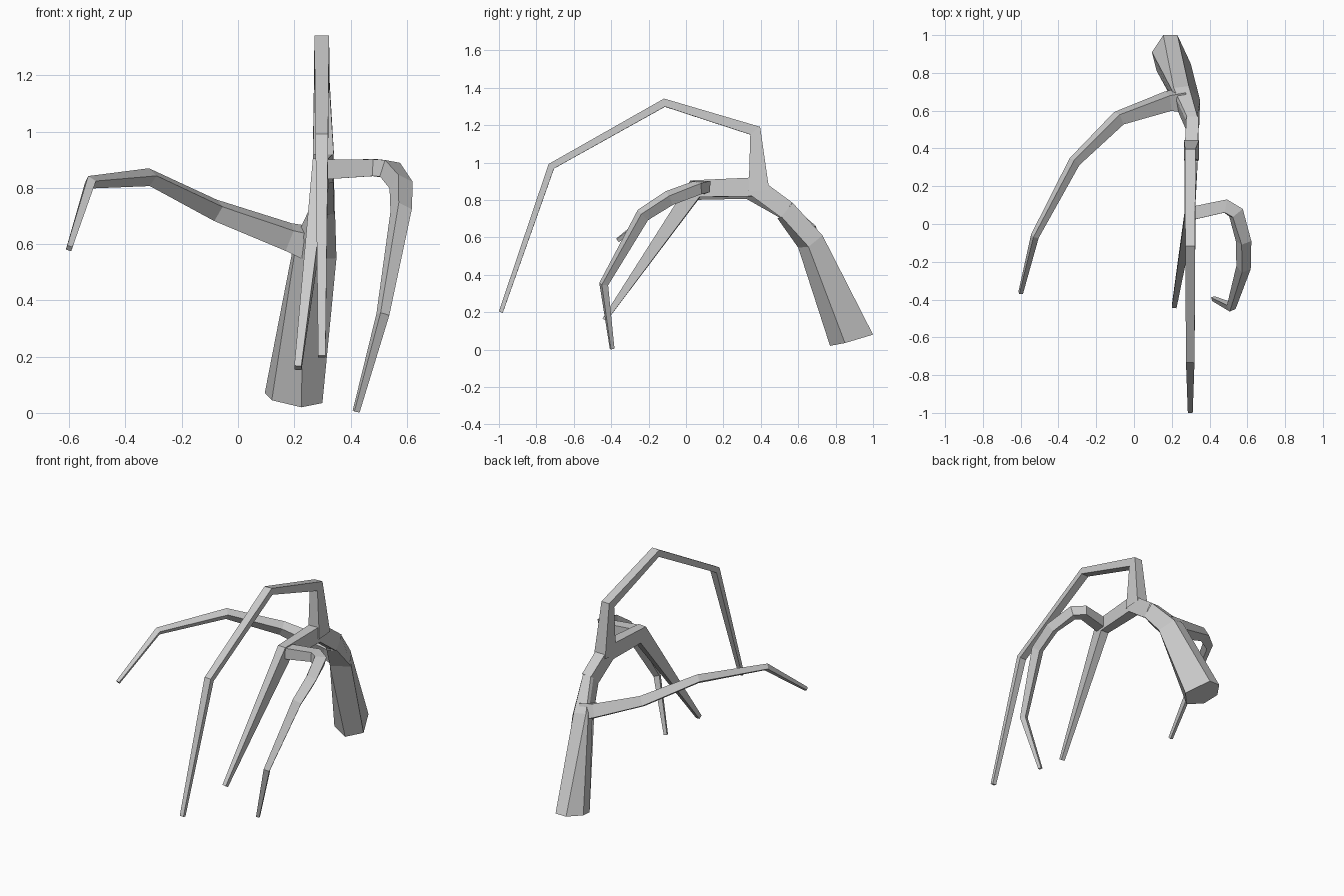
import bpy, bmesh
from mathutils import Vector

cube = bpy.data.objects.get("Cube")
if cube:
    bpy.data.objects.remove(cube, do_unlink=True)

grey = bpy.data.materials.new("plain_grey")
grey.use_nodes = True
colour = (0.6, 0.6, 0.6, 1)
grey.diffuse_color = colour
grey.node_tree.nodes["Principled BSDF"].inputs["Base Color"].default_value = colour


def loft(name, rings, cap_start=False):
    """Skin a list of equal rings, closing the far end."""
    bm = bmesh.new()
    loops = [[bm.verts.new(p) for p in ring] for ring in rings]
    n = len(loops[0])
    for low, high in zip(loops, loops[1:]):
        for i in range(n):
            j = (i + 1) % n
            bm.faces.new((low[i], low[j], high[j], high[i]))
    if cap_start:
        bm.faces.new(loops[0][::-1])
    else:
        bm.faces.new(loops[-1])
    bmesh.ops.recalc_face_normals(bm, faces=bm.faces)
    mesh = bpy.data.meshes.new(name)
    bm.to_mesh(mesh)
    bm.free()
    mesh.materials.append(grey)
    obj = bpy.data.objects.new(name, mesh)
    bpy.context.collection.objects.link(obj)
    return obj


def branch(name, side, path):
    """Square tapered tube with mitred bends; path rows are x, y, z, width, height."""
    pts = [Vector(p[:3]) for p in path]
    dirs = [(b - a).normalized() for a, b in zip(pts, pts[1:])]
    side = Vector(side)
    rings = []
    for i, (p, row) in enumerate(zip(pts, path)):
        d = dirs[max(i - 1, 0)]
        out = dirs[min(i, len(dirs) - 1)]
        mitre = (d + out).normalized()
        side = (side - d * side.dot(d)).normalized()
        up = d.cross(side)
        ring = []
        for u, v in ((-1, -1), (1, -1), (1, 1), (-1, 1)):
            o = side * (u * row[3] / 2) + up * (v * row[4] / 2)
            ring.append(p + o - d * (o.dot(mitre) / d.dot(mitre)))
        rings.append(ring)
    return loft(name, rings)


# Flared six-sided trunk: foot, shoulder, neck
loft("trunk", [
    [(.095, .91, .07), (.12, .81, .045), (.225, .77, .02),
     (.30, .85, .035), (.23, 1.0, .08), (.155, 1.0, .08)],
    [(.20, .71, .61), (.20, .67, .56), (.235, .60, .545),
     (.35, .655, .55), (.29, .73, .61), (.21, .72, .62)],
    [(.275, .55, .77), (.275, .50, .71), (.29, .49, .70),
     (.345, .51, .71), (.335, .57, .785), (.28, .57, .785)],
], cap_start=True)

# Crown and the straight forward branch
branch("forward_branch", (1, 0, 0), [
    (.31, .54, .745, .065, .10), (.303, .37, .87, .07, .10),
    (.295, .05, .86, .055, .09), (.213, -.435, .16, .025, .025)])

# Tall arching branch
branch("arch_branch", (1, 0, 0), [
    (.305, .39, .85, .08, .11), (.298, .37, 1.17, .055, .055),
    (.298, -.115, 1.32, .052, .04), (.298, -.72, .98, .045, .035),
    (.298, -.99, .20, .026, .022)])

# Hooked branch on the left
branch("left_branch", (0, 1, 0), [
    (.30, .055, .865, .07, .07), (.485, .095, .872, .065, .06),
    (.54, .06, .865, .065, .06), (.58, -.09, .81, .06, .06),
    (.58, -.23, .72, .055, .055), (.515, -.44, .35, .035, .035),
    (.42, -.395, .005, .02, .02)])

# Long reaching branch on the right
branch("right_branch", (0, 1, .3), [
    (.26, .655, .60, .11, .10), (.18, .65, .625, .085, .08),
    (-.08, .56, .72, .06, .06), (-.315, .33, .838, .045, .045),
    (-.525, -.065, .82, .032, .032), (-.60, -.365, .585, .02, .02)])
